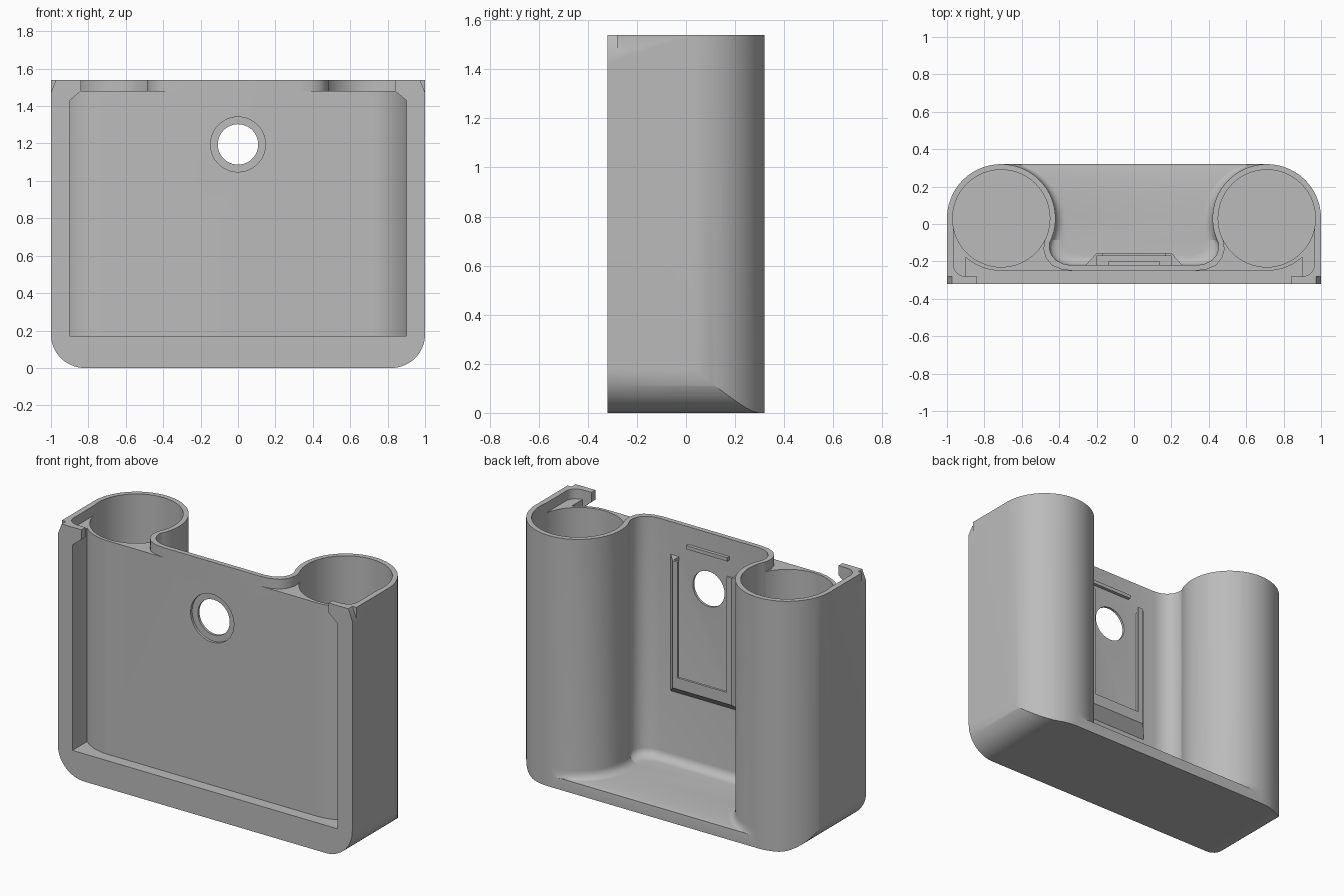
import bpy, bmesh
from math import cos, sin, radians, pi
from mathutils import Vector

old = bpy.data.objects.get("Cube")
if old:
    bpy.data.objects.remove(old, do_unlink=True)

grey = bpy.data.materials.new("plain_grey")
grey.use_nodes = True
grey.diffuse_color = (0.5, 0.5, 0.5, 1)
grey.node_tree.nodes["Principled BSDF"].inputs["Base Color"].default_value = (0.5, 0.5, 0.5, 1)

W, D, H = 1.0, 0.32, 1.54          # half width, half depth, height
TX, TY, TR, TI = 0.71, 0.03, 0.29, 0.26   # tube centre, outer and inner radius


def arc(cx, cy, r, a0, a1, n=16):
    return [(cx + r * cos(radians(a0 + (a1 - a0) * i / n)),
             cy + r * sin(radians(a0 + (a1 - a0) * i / n))) for i in range(n + 1)]


def mirrored(pts):
    """Close a right-hand half profile with its mirror image."""
    return pts + [(-x, y) for x, y in reversed(pts)]


def loft(name, rings):
    bm = bmesh.new()
    rows = [[bm.verts.new(p) for p in ring] for ring in rings]
    n = len(rows[0])
    for a, b in zip(rows, rows[1:]):
        for i in range(n):
            bm.faces.new((a[i], a[(i + 1) % n], b[(i + 1) % n], b[i]))
    bm.faces.new(rows[0])
    bm.faces.new(rows[-1])
    bmesh.ops.recalc_face_normals(bm, faces=bm.faces)
    me = bpy.data.meshes.new(name)
    bm.to_mesh(me)
    bm.free()
    me.materials.append(grey)
    ob = bpy.data.objects.new(name, me)
    bpy.context.collection.objects.link(ob)
    return ob


def up(name, pts, z0, z1):
    return loft(name, [[(x, y, z) for x, y in pts] for z in (z0, z1)])


def along_y(name, pts, y0, y1):
    return loft(name, [[(x, y, z) for x, z in pts] for y in (y0, y1)])


def rect(x0, x1, y0, y1):
    return [(x0, y0), (x1, y0), (x1, y1), (x0, y1)]


def boolean(ob, tool, op="DIFFERENCE"):
    tool.hide_render = True
    mod = ob.modifiers.new("cut", "BOOLEAN")
    mod.operation, mod.solver, mod.object = op, "EXACT", tool
    bpy.context.view_layer.objects.active = ob
    bpy.ops.object.modifier_apply(modifier=mod.name)
    bpy.data.objects.remove(tool, do_unlink=True)


def smooth(ob):
    bpy.ops.object.select_all(action="DESELECT")
    ob.select_set(True)
    bpy.context.view_layer.objects.active = ob
    bpy.ops.object.shade_smooth_by_angle(angle=radians(30))


# Body: plan outline limited by a front shape with rounded bottom corners
body = up("holder_body", mirrored([(W, -D)] + arc(TX, TY, TR, 0, 90, 24)), 0, H)
front = mirrored([(1.1, 1.7)] + [(1.1, 0.18)] + arc(0.82, 0.18, 0.18, 0, -90))
front = mirrored([(W, 1.7)] + arc(0.82, 0.18, 0.18, 0, -90))
boolean(body, along_y("corner_shape", front, -0.5, 0.5), "INTERSECT")

# Rear trough between the tubes, with a soft edge at its floor
side = [(0.34, -0.22), (0.38, -0.213), (0.415, -0.195), (0.44, -0.168),
        (0.452, -0.135), (0.453, -0.11)]
trough = mirrored(side + arc(TX, TY, TR, 207, 90, 36) + [(TX, 0.6)])


def inset(pts, d):
    """Shrink the trough toward its middle near the floor."""
    return [(x - d * (1 if x > 0 else -1), y + (d if y < -0.1 else 0)) for x, y in pts]


rings = []
for k in range(6):
    t = k / 5 * pi / 2
    d, z = 0.05 * (1 - sin(t)), 0.07 + 0.05 * (1 - cos(t))
    rings.append([(x, y, z) for x, y in inset(trough, d)])
rings.append([(x, y, 1.7) for x, y in trough])
boolean(body, loft("trough_cutter", rings))

# Front recess: curved back panel behind a framing lip
panel = mirrored([(0.9, -0.281)] + arc(TX, TY + 0.005, 0.285, -48.2, -90, 14))
boolean(body, up("panel_cutter", panel, 0.17, 1.7))
opening = mirrored([(0.9, 0.17), (0.9, 1.43), (0.84, 1.48), (0.84, 1.7)])
boolean(body, along_y("opening_cutter", opening, -0.4, -0.28))

for s in (1, -1):
    # Tube bores
    boolean(body, up("bore_cutter", arc(s * TX, TY, TI, 0, 354.375, 63), 0.15, 1.7))
    # Lowered web inside the raised rim
    web = [(0.965, 0.03)] + arc(0.9, -0.215, 0.065, 0, -90, 8) + [
        (0.8, -0.28), (0.8, -0.34), (0.33, -0.34), (0.33, -0.25), (0.39, -0.242),
        (0.44, -0.22), (0.472, -0.18), (0.484, -0.135), (0.48, -0.1), (0.47, -0.06),
        (0.6, 0.03)]
    boolean(body, up("web_cutter", [(s * x, y) for x, y in web], 1.48, 1.7))
    # Clipped outer corner of the front posts
    clip = [(s * x, z) for x, z in [(1.02, 1.42), (1.02, 1.6), (0.95, 1.6)]]
    boolean(body, along_y("clip_cutter", clip, -0.4, -0.28))

# Round window with a shallow counterbore
for r, y in ((0.108, 0.0), (0.147, -0.235)):
    ring = [(x, z) for x, z in arc(0, 1.195, r, 0, 352.5, 47)]
    boolean(body, along_y("window_cutter", ring, -0.4, y))
smooth(body)

# Sliding-clip frame on the back of the panel, open at the top
frame = loft("clip_frame", [
    [(x, y, z) for x, z in rect(-w, w, z0, 1.34)]
    for w, y, z0 in ((0.26, -0.222, 0.5), (0.2, -0.155, 0.56))])
boolean(frame, along_y("slot_cutter", rect(-0.2, 0.2, 0.6, 1.5), -0.3, -0.17))
boolean(frame, along_y("gap_cutter", rect(-0.165, 0.165, 0.63, 1.5), -0.3, 0))
smooth(frame)

# Small latch bar above the frame
latch = along_y("latch_bar", rect(-0.14, 0.14, 1.41, 1.432), -0.222, -0.2)
